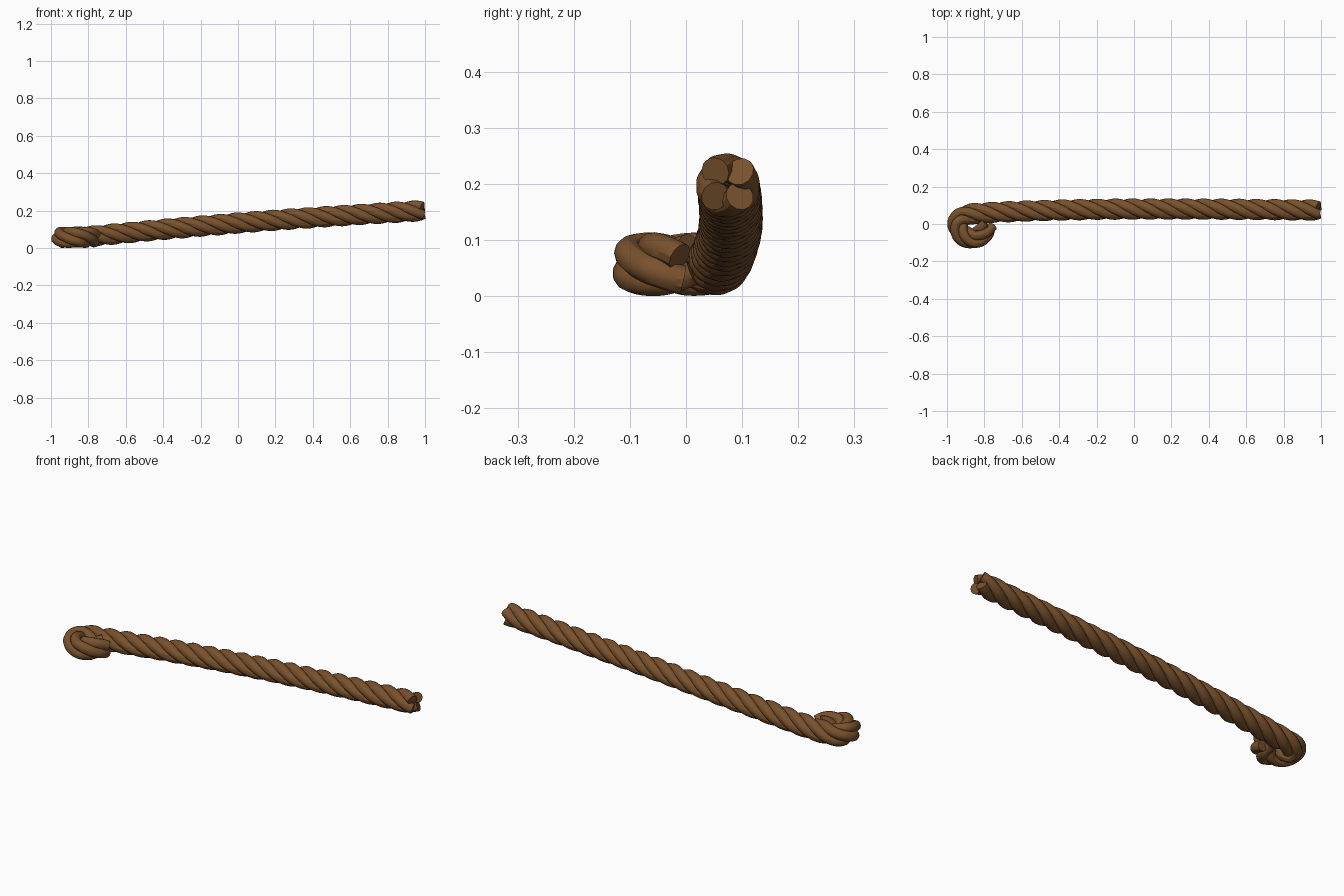
import bpy
from math import cos, sin, pi
from mathutils import Vector

if "Cube" in bpy.data.objects:
    bpy.data.objects.remove(bpy.data.objects["Cube"])

STRANDS = 4
STRAND_R = 0.026      # thickness of one strand
OFFSET = 0.031        # strand centre to rope centre
PITCH = 0.38          # length of one full twist
STEPS = 320

# Rope centre line: curled end first, then the long rising run
path = [Vector(p) for p in [
    (-0.782, 0.000, 0.057), (-0.805, -0.047, 0.057), (-0.860, -0.080, 0.057),
    (-0.918, -0.056, 0.057), (-0.943, -0.005, 0.057), (-0.922, 0.036, 0.057),
    (-0.870, 0.053, 0.058), (-0.790, 0.060, 0.063), (-0.660, 0.066, 0.075),
    (-0.450, 0.073, 0.095), (-0.150, 0.079, 0.121), (0.200, 0.080, 0.149),
    (0.600, 0.078, 0.176), (0.988, 0.074, 0.200)]]


def spline(points, n=40):
    """Dense smooth curve through the points."""
    pts = [2 * points[0] - points[1]] + points + [2 * points[-1] - points[-2]]
    out = []
    for a, b, c, d in zip(pts, pts[1:], pts[2:], pts[3:]):
        for i in range(n):
            t = i / n
            out.append(0.5 * (2 * b + (c - a) * t + (2 * a - 5 * b + 4 * c - d) * t * t
                              + (3 * b - a - 3 * c + d) * t ** 3))
    return out + [points[-1].copy()]


def resample(points, n):
    """Evenly spaced points and the total length."""
    dist = [0.0]
    for a, b in zip(points, points[1:]):
        dist.append(dist[-1] + (b - a).length)
    out, j = [], 0
    for i in range(n + 1):
        s = dist[-1] * i / n
        while j < len(points) - 2 and dist[j + 1] < s:
            j += 1
        f = (s - dist[j]) / (dist[j + 1] - dist[j])
        out.append(points[j].lerp(points[j + 1], f))
    return out, dist[-1]


centre, length = resample(spline(path), STEPS)

brown = bpy.data.materials.new("rope_brown")
brown.diffuse_color = (0.19, 0.083, 0.026, 1)
brown.use_nodes = True
brown.node_tree.nodes["Principled BSDF"].inputs["Base Color"].default_value = brown.diffuse_color


def strand(index):
    """One strand wound round the centre line."""
    curve = bpy.data.curves.new(f"rope_strand_{index + 1}", 'CURVE')
    curve.dimensions = '3D'
    curve.bevel_depth = STRAND_R
    curve.bevel_resolution = 4
    curve.use_fill_caps = True
    line = curve.splines.new('POLY')
    line.points.add(STEPS)
    for i, p in enumerate(centre):
        tangent = (centre[min(i + 1, STEPS)] - centre[max(i - 1, 0)]).normalized()
        side = Vector((0, 0, 1)).cross(tangent).normalized()
        up = tangent.cross(side)
        angle = pi / 4 + 2 * pi * (index / STRANDS + (i / STEPS - 1) * length / PITCH)
        q = p + OFFSET * (cos(angle) * side + sin(angle) * up)
        line.points[i].co = (*q, 1)
    line.use_smooth = True
    curve.materials.append(brown)
    obj = bpy.data.objects.new(curve.name, curve)
    bpy.context.collection.objects.link(obj)
    return obj


# Twisted strands, turned into smooth meshes
strands = [strand(i) for i in range(STRANDS)]
bpy.ops.object.select_all(action='DESELECT')
for obj in strands:
    obj.select_set(True)
bpy.context.view_layer.objects.active = strands[0]
bpy.ops.object.convert(target='MESH')
bpy.ops.object.shade_smooth_by_angle()
